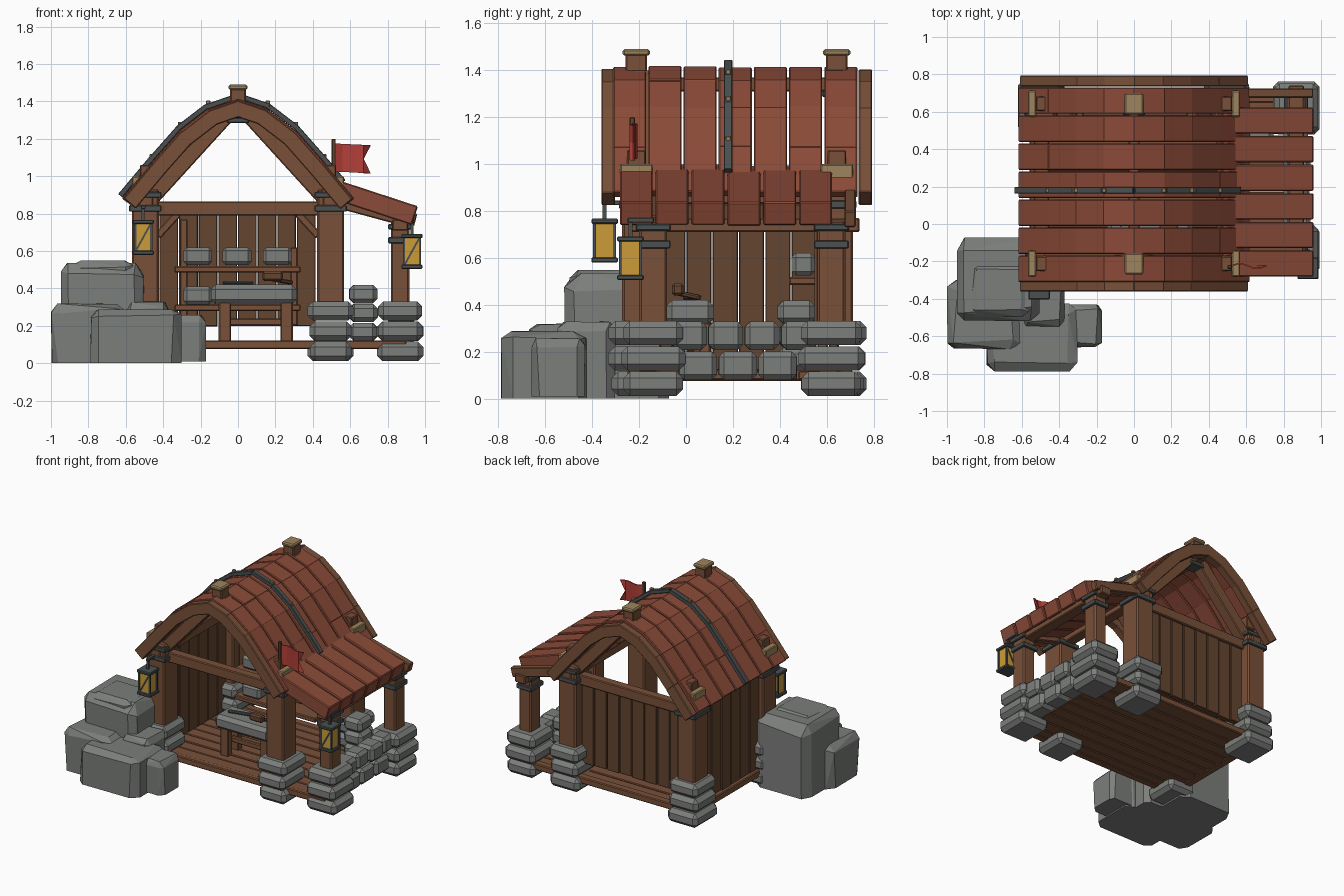
import bpy, bmesh, math, random
from mathutils import Vector, Matrix

if "Cube" in bpy.data.objects:
    bpy.data.objects.remove(bpy.data.objects["Cube"])
random.seed(4)
R = random.uniform

def mat(name, c):
    m = bpy.data.materials.new(name)
    m.diffuse_color = (*c, 1)
    m.use_nodes = True
    m.node_tree.nodes["Principled BSDF"].inputs["Base Color"].default_value = m.diffuse_color
    return m
WOOD = mat("wood", (0.19, 0.08, 0.04))
DARK = mat("dark_wood", (0.13, 0.06, 0.03))
RED = mat("roof_red", (0.26, 0.07, 0.04))
STONE = mat("stone", (0.2, 0.21, 0.2))
METAL = mat("iron", (0.07, 0.08, 0.08))
TAN = mat("end_grain", (0.34, 0.23, 0.11))
AMBER = mat("amber", (0.6, 0.33, 0.04))
FLAG = mat("flag_red", (0.45, 0.05, 0.04))

class Part:
    """One named object gathered from chamfered boxes."""
    def __init__(self, name, material):
        self.name, self.material, self.bm = name, material, bmesh.new()

    def put(self, matrix, size, bevel):
        b = bmesh.new()
        bmesh.ops.create_cube(b, size=1)
        bmesh.ops.scale(b, vec=size, verts=b.verts)
        if bevel:
            bmesh.ops.bevel(b, geom=b.edges[:], offset=bevel, segments=1, affect='EDGES')
        bmesh.ops.transform(b, matrix=matrix, verts=b.verts)
        me = bpy.data.meshes.new("tmp")
        b.to_mesh(me)
        b.free()
        self.bm.from_mesh(me)
        bpy.data.meshes.remove(me)

    def box(self, x0, x1, y0, y1, z0, z1, bevel=0.006, turn=0):
        c = Vector(((x0 + x1) / 2, (y0 + y1) / 2, (z0 + z1) / 2))
        self.put(Matrix.Translation(c) @ Matrix.Rotation(turn, 4, 'Z'),
                 (x1 - x0, y1 - y0, z1 - z0), bevel)

    def beam(self, a, b, w, h, bevel=0.006):
        """Box from a to b; w across, h in the vertical plane."""
        a, b = Vector(a), Vector(b)
        d = (b - a).normalized()
        side = Vector((0, 0, 1)).cross(d)
        side = side.normalized() if side.length > 1e-4 else Vector((0, 1, 0))
        rot = Matrix((d, side, d.cross(side))).transposed().to_4x4()
        self.put(Matrix.Translation((a + b) / 2) @ rot, ((b - a).length, w, h), bevel)

    def done(self):
        me = bpy.data.meshes.new(self.name)
        self.bm.to_mesh(me)
        self.bm.free()
        me.materials.append(self.material)
        o = bpy.data.objects.new(self.name, me)
        bpy.context.collection.objects.link(o)

# Stone footings under the six posts
POSTS = [(sx * 0.495, y, 0.145, 0.93) for sx in (-1, 1) for y in (-0.19, 0.63)]
POSTS += [(0.867, -0.14, 0.1, 0.76), (0.867, 0.62, 0.1, 0.76)]
foot, post, collar = Part("stone_footings", STONE), Part("posts", WOOD), Part("post_collars", METAL)
for x, y, w, top in POSTS:
    for i in range(3):
        a, b = 0.118 + R(-.01, .008), 0.135 + R(-.01, .008)
        foot.box(x - a, x + a, y - b, y + b, 0.012 + i * 0.108, 0.115 + i * 0.108, 0.028)
    post.box(x - w / 2, x + w / 2, y - w / 2 - .01, y + w / 2 + .01, 0.3, top, 0.01)
    h = w / 2 + 0.014
    collar.box(x - h, x + h, y - h - .01, y + h + .01, top - 0.12, top - 0.085, 0.005)
    collar.box(x - h, x + h, y - h - .01, y + h + .01, top - 0.045, top - 0.015, 0.005)
foot.done(); post.done(); collar.done()

# Plank floor and sills
floor = Part("floor_planks", WOOD)
for i in range(9):
    y = -0.22 + i * 0.1
    floor.box(-0.55, 0.82, y, y + 0.094, 0.08, 0.115 + R(0, .008), 0.005)
for y in (-0.25, 0.65):
    floor.box(-0.5, 0.9, y, y + 0.06, 0.075, 0.122)
floor.box(-0.56, -0.5, -0.2, 0.65, 0.075, 0.125)
floor.done()

# Back and left plank walls
wall = Part("wall_planks", DARK)
for i in range(8):
    x = -0.42 + i * 0.105
    wall.box(x, x + 0.1, 0.61, 0.645 + R(0, .012), 0.195 + R(0, .008), 0.8, 0.004)
for i in range(6):
    y = -0.11 + i * 0.112
    wall.box(-0.525 - R(0, .012), -0.485, y, y + 0.107, 0.12, 0.83, 0.004)
wall.done()

# Frame beams, inner rafters and corner braces
frame = Part("frame_beams", WOOD)
for y in (-0.19, 0.63):
    frame.box(-0.46, 0.46, y - 0.035, y + 0.035, 0.79, 0.865)
    for s in (-1, 1):
        frame.beam((s * 0.47, y, 0.875), (s * 0.015, y, 1.375), 0.08, 0.085)
for s in (-1, 1):
    frame.box(s * 0.495 - .04, s * 0.495 + .04, -0.28, 0.72, 0.83, 0.905)
    frame.beam((s * 0.43, 0.585, 0.68), (s * 0.32, 0.585, 0.8), 0.04, 0.04)
frame.box(0.825, 0.91, -0.24, 0.74, 0.71, 0.77)
frame.beam((0.55, 0.7, 0.87), (0.95, 0.7, 0.765), 0.05, 0.07)
frame.beam((0.55, -0.14, 0.85), (0.9, -0.14, 0.755), 0.05, 0.05)
frame.box(-0.03, 0.03, -0.3, 0.73, 1.31, 1.37)
frame.done()

# Curved roof: planks, gable boards and the iron strap share one arc
ARC = [(0, 1.415), (0.16, 1.36), (0.31, 1.245), (0.46, 1.075), (0.615, 0.89)]
def along(part, y, w, h, drop, bevel=0.005, skip_last=False, grow=0.0):
    for s in (-1, 1):
        for i in range(4):
            a, b = Vector((ARC[i][0], 0, ARC[i][1])), Vector((ARC[i + 1][0], 0, ARC[i + 1][1]))
            d = (b - a).normalized()
            n = Vector((-d.z, 0, d.x))
            if skip_last and s == 1 and i == 3:
                b = a + d * 0.14
            a, b = a - n * drop - d * 0.004, b - n * drop + d * grow
            j = R(-.003, .003)
            part.beam((s * a.x, y, a.z + j), (s * b.x, y, b.z + j), w, h, bevel)
roof, gable, strap = Part("roof_planks", RED), Part("gable_boards", WOOD), Part("roof_strap", METAL)
for i in range(7):
    along(roof, -0.24 + i * 0.15, 0.141, 0.04, 0.02, grow=0.008)
for y in (-0.332, 0.765):
    along(gable, y, 0.058, 0.085, 0.052, grow=0.006)
along(strap, 0.18, 0.036, 0.028, -0.014, 0.003, True, 0.006)
roof.done(); gable.done(); strap.done()

# Strap studs, end-grain blocks, ridge finials
stud, tan, fin = Part("strap_studs", TAN), Part("finial_caps", TAN), Part("ridge_finials", WOOD)
for x, z in ARC[1:4]:
    for s in (-1, 1):
        stud.box(s * x - .012, s * x + .012, 0.168, 0.192, z + .015, z + .045, 0.004)
stud.done()
for y in (-0.212, 0.643):
    fin.box(-0.042, 0.042, y - .045, y + .045, 1.33, 1.47)
    tan.box(-0.05, 0.05, y - .058, y + .058, 1.462, 1.49, 0.008)
    for s in (-1, 1):
        tan.box(s * 0.545 - .023, s * 0.545 + .023, y - .07, y + .07, 0.92, 1.0)
        fin.box(s * 0.48 - .045, s * 0.48 + .045, y - .04, y + .04, 0.96, 1.06)
fin.done(); tan.done()
clip = Part("ridge_clips", METAL)
for y in (-0.19, 0.63):
    clip.box(-0.06, 0.06, y - .05, y + .05, 1.285, 1.315)
clip.done()

# Lean-to roof planks
lean = Part("lean_to_planks", RED)
for i in range(6):
    y = -0.212 + i * 0.153
    j = R(-.006, .006)
    lean.beam((0.455, y, 0.945 + j), (0.945, y, 0.787 + j / 2), 0.14, 0.105, 0.006)
lean.done()

# Low stone wall and the spare stone pile
low = Part("low_stone_wall", STONE)
for r in range(2):
    for i in range(3 + r):
        w = 0.17 if r == 0 else 0.155
        y = -0.03 + r * -0.03 + i * w
        low.box(0.8, 0.93 + R(0, .015), y, y + w - .008, 0.08 + r * .128, 0.2 + r * .128, 0.022, R(-.04, .04))
for i in range(3):
    low.box(0.595, 0.745, 0.39, 0.55, 0.12 + i * .1, 0.215 + i * .102, 0.024, R(-.05, .05))
low.done()

# Workbench with tools
bench, slab = Part("bench_legs", WOOD), Part("bench_slab", STONE)
for x in (-0.07, 0.26):
    for y in (-0.04, 0.08):
        bench.box(x - .033, x + .033, y - .025, y + .025, 0.115, 0.33)
bench.box(-0.07, 0.26, 0.005, 0.035, 0.2, 0.24)
slab.box(-0.145, 0.315, -0.085, 0.12, 0.315, 0.42, 0.026)
bench.done(); slab.done()
tool, blade = Part("mallet", DARK), Part("chisel", METAL)
tool.box(0.13, 0.24, -0.06, -0.01, 0.44, 0.49, 0.01)
tool.beam((0.18, -0.03, 0.45), (0.29, 0.06, 0.43), 0.022, 0.022)
blade.beam((-0.08, 0.0, 0.43), (0.08, 0.04, 0.43), 0.03, 0.018)
tool.done(); blade.done()

# Shelves with cut stones
shelf, cut = Part("shelves", WOOD), Part("shelf_stones", STONE)
for z in (0.28, 0.485):
    shelf.box(-0.34, 0.335, 0.44, 0.59, z, z + 0.034)
for x, t in ((-0.29, 0.77), (0.3, 0.62)):
    shelf.box(x - .02, x + .02, 0.56, 0.605, 0.2, t)
for x, z in ((-0.215, 0.525), (-0.005, 0.525), (0.21, 0.525), (-0.215, 0.315)):
    cut.box(x - .077, x + .077, 0.45, 0.55, z, z + 0.095, 0.018)
shelf.done(); cut.done()

# Two hanging lanterns
for k, (x, y, z) in enumerate(((-0.507, -0.347, 0.58), (0.93, -0.237, 0.505))):
    iron, glass = Part(f"lantern_frame_{k + 1}", METAL), Part(f"lantern_glass_{k + 1}", AMBER)
    glass.box(x - .042, x + .042, y - .042, y + .042, z + .01, z + .175, 0)
    for zz in (z, z + 0.165):
        iron.box(x - .057, x + .057, y - .057, y + .057, zz, zz + 0.022, 0.005)
    for s in (-1, 1):
        for t in (-1, 1):
            iron.box(x + s * .043 - .006, x + s * .043 + .006, y + t * .043 - .006, y + t * .043 + .006, z, z + .18, 0)
        iron.beam((x - .04, y + s * .044, z + .02), (x + .04, y + s * .044, z + .165), 0.008, 0.01, 0)
    iron.box(x - .008, x + .008, y - .008, y + .008, z + .18, z + .26, 0)
    iron.box(x - .012, x + .012, y - .012, y + 0.1, z + .245, z + .265, 0.003)
    iron.done(); glass.done()

# Flag pole and rippled swallowtail flag
pole = Part("flag_pole", DARK)
pole.box(0.5, 0.522, -0.24, -0.218, 0.93, 1.2, 0.004)
pole.done()
bm = bmesh.new()
rows = []
for i in range(6):
    x, y = 0.52 + i * 0.038, -0.229 + 0.014 * math.sin(i * 1.3)
    rows.append([bm.verts.new((x - (0.045 if i == 5 and j == 1 else 0), y, 1.025 + j * 0.075 - i * .002)) for j in range(3)])
for a, b in zip(rows, rows[1:]):
    for j in range(2):
        bm.faces.new((a[j], b[j], b[j + 1], a[j + 1]))
me = bpy.data.meshes.new("flag")
bm.to_mesh(me)
me.materials.append(FLAG)
ob = bpy.data.objects.new("flag", me)
bpy.context.collection.objects.link(ob)
ob.modifiers.new("thickness", 'SOLIDIFY').thickness = 0.008

# Boulders: hulls of chamfered, jittered boxes
ROCKS = [(-0.95, -0.5, -0.52, -0.07, 0, 0.54), (-1.0, -0.6, -0.67, -0.3, 0, 0.32),
         (-0.79, -0.3, -0.79, -0.42, 0, 0.29), (-0.42, -0.17, -0.66, -0.43, 0.01, 0.26),
         (-0.6, -0.37, -0.55, -0.3, 0, 0.33), (-0.88, -0.56, -0.5, -0.2, 0.3, 0.55)]
for k, (x0, x1, y0, y1, z0, z1) in enumerate(ROCKS):
    bm = bmesh.new()
    c = Vector((x0 + x1, y0 + y1, z0 + z1)) / 2
    h = Vector((x1 - x0, y1 - y0, z1 - z0)) / 2
    for s in [(a, b, d) for a in (-1, 1) for b in (-1, 1) for d in (-1, 1)]:
        for ax in range(3):
            f = [R(0.66, 0.84) for _ in range(3)]
            f[ax] = R(0.97, 1.0)
            if s[2] < 0:
                f[2] = 1.0
            bm.verts.new([c[i] + s[i] * f[i] * h[i] for i in range(3)])
    r = bmesh.ops.convex_hull(bm, input=bm.verts)
    bmesh.ops.delete(bm, geom=[v for v in bm.verts if not v.link_faces], context='VERTS')
    bmesh.ops.dissolve_limit(bm, angle_limit=0.12, verts=bm.verts, edges=bm.edges)
    me = bpy.data.meshes.new(f"boulder_{k + 1}")
    bm.to_mesh(me)
    me.materials.append(STONE)
    bpy.context.collection.objects.link(bpy.data.objects.new(f"boulder_{k + 1}", me))
